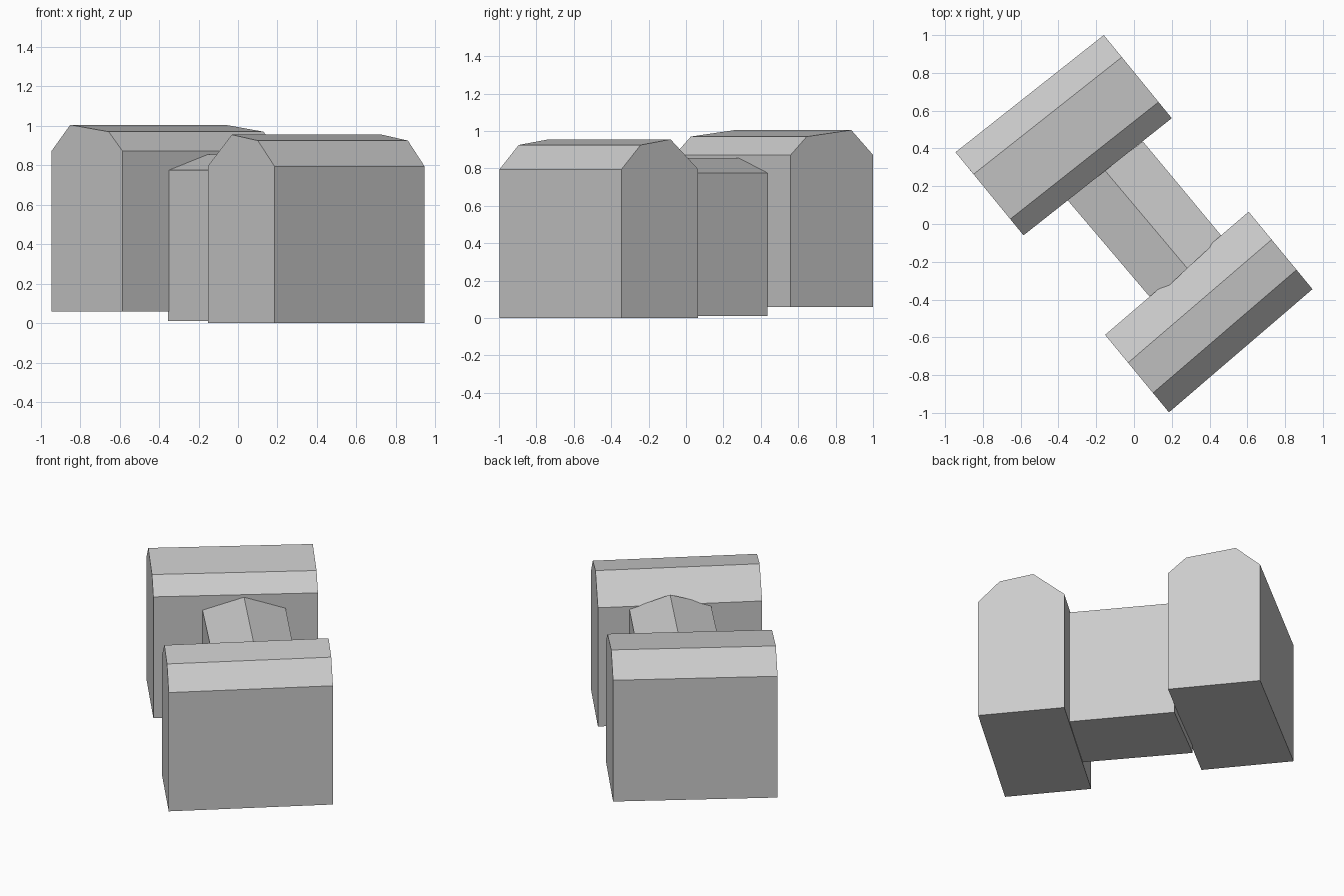
import bpy
import bmesh
from mathutils import Vector

cube = bpy.data.objects.get("Cube")
if cube:
    bpy.data.objects.remove(cube, do_unlink=True)

GREY = (0.6, 0.6, 0.6, 1.0)
grey = bpy.data.materials.new("plain grey")
grey.use_nodes = True
grey.diffuse_color = GREY
grey.node_tree.nodes["Principled BSDF"].inputs["Base Color"].default_value = GREY


def prism(name, start, end, profile):
    """Loft a profile of (fraction across, height) between two footprint edges."""
    bm = bmesh.new()
    rings = []
    for a, b in (start, end):
        a, b = Vector(a), Vector(b)
        rings.append([bm.verts.new((*a.lerp(b, t), z)) for t, z in profile])
    bm.faces.new(rings[0])
    bm.faces.new(rings[1][::-1])
    n = len(profile)
    for i in range(n):
        j = (i + 1) % n
        bm.faces.new((rings[0][i], rings[1][i], rings[1][j], rings[0][j]))
    bmesh.ops.recalc_face_normals(bm, faces=bm.faces[:])
    mesh = bpy.data.meshes.new(name)
    bm.to_mesh(mesh)
    bm.free()
    mesh.materials.append(grey)
    obj = bpy.data.objects.new(name, mesh)
    bpy.context.collection.objects.link(obj)
    return obj


# Taller wing at the back, with an off-centre ridge
prism("back_wing",
      ((-0.945, 0.38), (-0.585, -0.06)),
      ((-0.16, 1.0), (0.2, 0.56)),
      [(0, 0.06), (0, 0.872), (0.265, 1.005), (0.805, 0.97), (1, 0.872), (1, 0.06)])

# Lower wing at the front
prism("front_wing",
      ((-0.153, -0.587), (0.185, -0.997)),
      ((0.607, 0.065), (0.945, -0.345)),
      [(0, 0), (0, 0.795), (0.36, 0.955), (0.75, 0.925), (1, 0.795), (1, 0)])

# Gabled link between the wings
prism("link_hall",
      ((-0.355, 0.13), (0.047, 0.437)),
      ((0.1, -0.405), (0.465, -0.065)),
      [(0, 0.01), (0, 0.775), (0.5, 0.855), (1, 0.775), (1, 0.01)])
